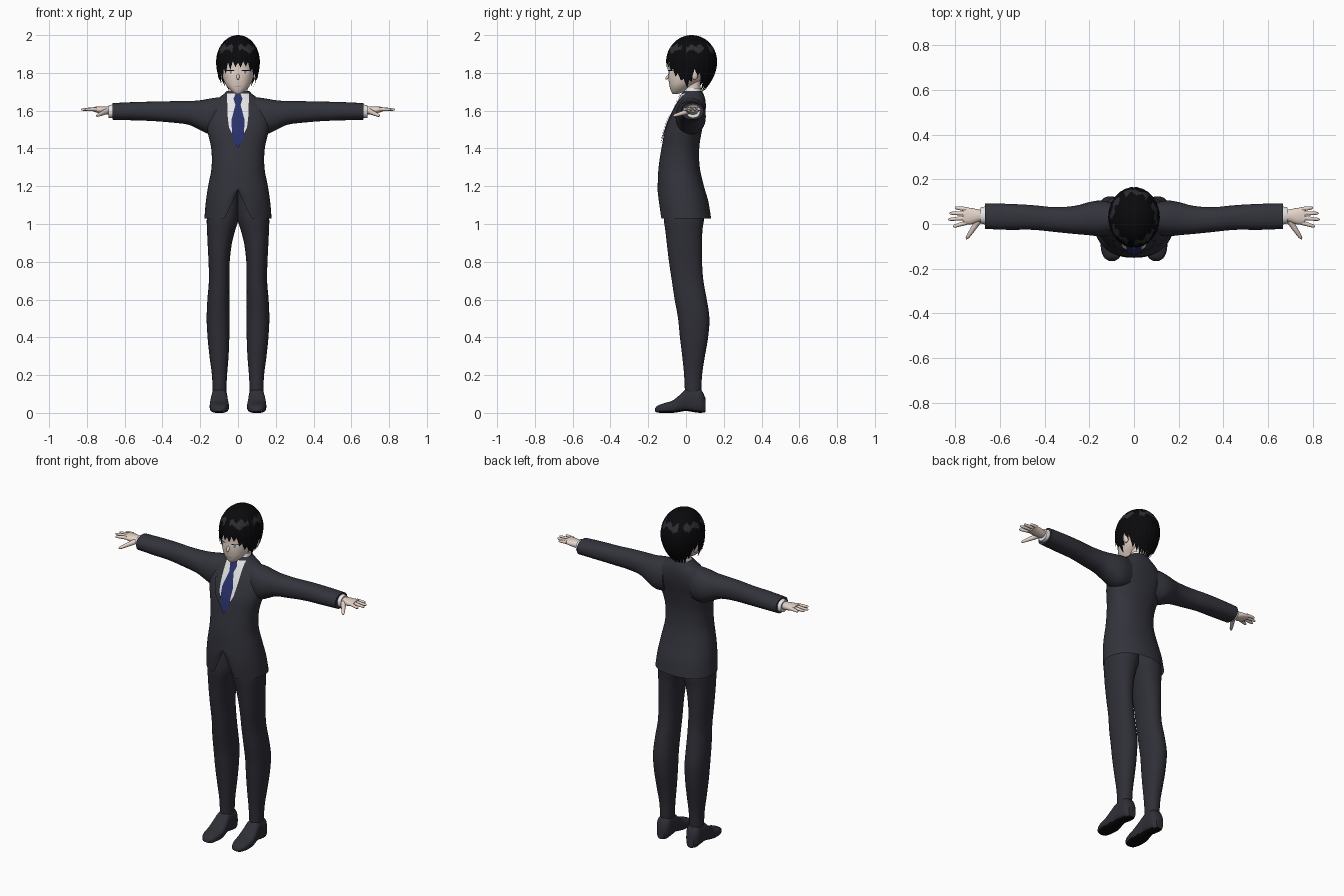
import bpy, bmesh, math, random
from mathutils import Vector

cube = bpy.data.objects.get("Cube")
if cube:
    bpy.data.objects.remove(cube, do_unlink=True)
random.seed(4)
built = []


def material(name, r, g, b):
    mat = bpy.data.materials.new(name)
    mat.use_nodes = True
    mat.diffuse_color = (r, g, b, 1)
    shader = mat.node_tree.nodes["Principled BSDF"]
    shader.inputs["Base Color"].default_value = (r, g, b, 1)
    shader.inputs["Roughness"].default_value = 0.8
    return mat


suit = material("suit charcoal", .033, .034, .045)
trouser = material("trouser charcoal", .028, .028, .038)
black = material("hair black", .003, .003, .004)
sheen = material("hair sheen", .026, .027, .034)
skin = material("skin", .78, .65, .57)
white = material("shirt white", .85, .85, .86)
blue = material("tie blue", .022, .032, .15)
lip = material("lip", .45, .25, .22)
grey = material("iris grey", .25, .25, .28)


def finish(name, bm, *mats):
    """Turn a bmesh into a named object."""
    mesh = bpy.data.meshes.new(name)
    bm.to_mesh(mesh)
    bm.free()
    for mat in mats:
        mesh.materials.append(mat)
    obj = bpy.data.objects.new(name, mesh)
    bpy.context.collection.objects.link(obj)
    built.append(obj)
    return obj


def sample(table, t):
    """Smooth interpolation of a table whose first column is the position."""
    last = len(table) - 1
    k = max([i for i in range(last) if table[i][0] <= t], default=0)
    o, p, q, r = table[max(k - 1, 0)], table[k], table[k + 1], table[min(k + 2, last)]
    h = q[0] - p[0]
    s = min(max((t - p[0]) / h, 0), 1)
    out = []
    for j in range(1, len(p)):
        m0 = (q[j] - o[j]) / (q[0] - o[0]) * h
        m1 = (r[j] - p[j]) / (r[0] - p[0]) * h
        d = q[j] - p[j]
        out.append(p[j] + s * (m0 + s * (3 * d - 2 * m0 - m1 + s * (m0 + m1 - 2 * d))))
    return out


def skin_rings(bm, rings, caps=True):
    """Bridge rings of points with quads."""
    rows = [[bm.verts.new(p) for p in ring] for ring in rings]
    n = len(rows[0])
    for low, high in zip(rows, rows[1:]):
        for i in range(n):
            j = (i + 1) % n
            bm.faces.new((low[i], low[j], high[j], high[i]))
    if caps:
        bm.faces.new(rows[0])
        bm.faces.new(rows[-1])
    bmesh.ops.recalc_face_normals(bm, faces=bm.faces)


def body(name, table, axis, *mats, side=1, steps=30, n=36, power=2.2, caps=True):
    """Loft rounded sections; columns are position, a min, a max, b min, b max."""
    rings = []
    for i in range(steps + 1):
        t = table[0][0] + (table[-1][0] - table[0][0]) * i / steps
        a0, a1, b0, b1 = sample(table, t)
        ring = []
        for k in range(n):
            c, s = math.cos(math.tau * k / n), math.sin(math.tau * k / n)
            a = (a0 + a1) / 2 + (a1 - a0) / 2 * math.copysign(abs(c) ** (2 / power), c)
            b = (b0 + b1) / 2 + (b1 - b0) / 2 * math.copysign(abs(s) ** (2 / power), s)
            x, y, z = {"z": (a, b, t), "x": (t, a, b), "y": (a, t, b)}[axis]
            ring.append((x * side, y, z))
        rings.append(ring)
    bm = bmesh.new()
    skin_rings(bm, rings, caps)
    return finish(name, bm, *mats)


def rod(name, start, end, r0, r1, mat):
    """Rounded tapered rod, used for fingers and the nose."""
    start, end = Vector(start), Vector(end)
    axis = end - start
    u = axis.orthogonal().normalized()
    v = axis.normalized().cross(u)
    rings = []
    for t, k in ((0, 1), (.5, 1), (.85, .95), (.96, .65), (1, .15)):
        r = (r0 + (r1 - r0) * t) * k
        rings.append([start + axis * t + (u * math.cos(w) + v * math.sin(w)) * r
                      for w in (math.tau * i / 10 for i in range(10))])
    bm = bmesh.new()
    skin_rings(bm, rings)
    finish(name, bm, mat)


def patch(name, rows, base, mat, lift, side=1, power=2.2):
    """Thin plate on the front of a lofted part; rows are z, x min, x max."""
    bm = bmesh.new()
    grid = []
    for (z0, a0, b0), (z1, a1, b1) in zip(rows, rows[1:]):
        for i in range(5):
            t = i / 4
            z, a, b = z0 + (z1 - z0) * t, a0 + (a1 - a0) * t, b0 + (b1 - b0) * t
            x0, x1, front, back = sample(base, z)
            line = []
            for k in range(9):
                x = a + (b - a) * k / 8
                bulge = max(0, 1 - abs(x / x1) ** power) ** (1 / power)
                y = (front + back) / 2 - (back - front) / 2 * bulge - lift
                line.append(bm.verts.new((x * side, y, z)))
            grid.append(line)
    for low, high in zip(grid, grid[1:]):
        for k in range(8):
            bm.faces.new((low[k], low[k + 1], high[k + 1], high[k]))
    bmesh.ops.remove_doubles(bm, verts=bm.verts, dist=.00005)
    for face in bm.faces:
        face.normal_update()
        if face.normal.y > 0:
            face.normal_flip()
    finish(name, bm, mat)


def symmetric(rows):
    return [(z, -w, w, front, back) for z, w, front, back in rows]


# Jacket body with a cutaway at the front hem
jacket = symmetric([(1.03, .178, -.14, .133), (1.12, .17, -.15, .118), (1.2, .158, -.15, .095),
                    (1.3, .14, -.145, .073), (1.4, .142, -.13, .07), (1.5, .164, -.11, .085),
                    (1.57, .172, -.083, .1), (1.62, .155, -.058, .105), (1.66, .115, -.036, .102),
                    (1.685, .078, -.024, .094), (1.705, .058, -.012, .085)])
coat = body("jacket", jacket, "z", suit, steps=48, n=64, caps=False)
for v in coat.data.vertices:
    if v.co.z < 1.2 and v.co.y < 0 and abs(v.co.x) < .07:
        cut = 1.03 + .15 * (1 - abs(v.co.x) / .07)
        v.co.z = cut + (v.co.z - 1.03) * (1.2 - cut) / .17

# Shirt front, tie and lapels
patch("shirt_front", [(1.42, -.002, .002), (1.52, -.052, .052), (1.6, -.056, .056), (1.69, -.058, .058)],
      jacket, white, .004)
patch("tie", [(1.405, -.003, .003), (1.45, -.03, .03), (1.55, -.035, .035), (1.63, -.014, .014),
              (1.665, -.024, .024), (1.69, -.012, .012)], jacket, blue, .009)
collar = symmetric([(1.65, .06, -.03, .085), (1.69, .054, -.02, .083), (1.72, .048, -.004, .08)])
body("shirt_collar", collar, "z", white, steps=6, caps=False)
neck = symmetric([(1.64, .042, -.01, .075), (1.7, .04, -.01, .075), (1.78, .042, -.01, .08)])
body("neck", neck, "z", skin, steps=6)

sleeve = [(.09, -.045, .095, 1.48, 1.672), (.15, -.055, .105, 1.475, 1.664), (.2, -.05, .098, 1.497, 1.655),
          (.26, -.045, .082, 1.525, 1.651), (.35, -.036, .075, 1.537, 1.65), (.45, -.026, .084, 1.545, 1.648),
          (.56, -.026, .09, 1.549, 1.645), (.665, -.022, .092, 1.552, 1.64)]
cuff = [(.64, -.002, .078, 1.56, 1.632), (.665, -.002, .078, 1.56, 1.632), (.685, .002, .074, 1.562, 1.628)]
palm = [(.67, .016, .06, 1.58, 1.62), (.70, .008, .066, 1.58, 1.622), (.73, -.002, .072, 1.586, 1.622),
        (.765, .0, .074, 1.594, 1.62)]
fingers = {"index": (.006, .81, -.012), "middle": (.027, .832, .02),
           "ring": (.047, .826, .048), "little": (.066, .8, .073)}
trouser_leg = [(.09, .063, .133, -.005, .08), (.2, .058, .138, -.01, .085), (.3, .05, .151, -.02, .1),
               (.4, .046, .161, -.032, .117), (.5, .045, .166, -.042, .124), (.6, .046, .162, -.06, .11),
               (.7, .045, .154, -.075, .092), (.8, .044, .156, -.09, .085), (.9, .032, .161, -.102, .085),
               (.97, .014, .164, -.11, .087), (1.03, -.004, .165, -.118, .095), (1.18, -.006, .14, -.11, .08)]
shoe = [(-.165, .085, .112, .008, .022), (-.155, .068, .13, .002, .036), (-.12, .054, .146, 0, .05),
        (-.07, .048, .15, 0, .066), (-.03, .052, .147, .006, .098), (.0, .056, .142, .01, .125),
        (.04, .056, .14, .004, .13), (.08, .058, .138, 0, .125), (.102, .075, .122, .004, .08)]
lapel = [(1.42, .001, .012), (1.5, .046, .08), (1.575, .056, .1), (1.59, .057, .08), (1.68, .058, .072)]

# Arms, hands, legs and shoes on both sides
for label, s in (("left", 1), ("right", -1)):
    patch(label + "_lapel", lapel, jacket, suit, .0065, side=s)
    body(label + "_sleeve", sleeve, "x", suit, side=s)
    body(label + "_cuff", cuff, "x", white, side=s, steps=6, n=24)
    body(label + "_palm", palm, "x", skin, side=s, steps=8, n=20)
    for finger, (root, tip, spread) in fingers.items():
        rod(f"{label}_{finger}_finger", (s * .75, root, 1.608), (s * tip, spread, 1.606), .0105, .007, skin)
    rod(label + "_thumb", (s * .695, .015, 1.597), (s * .75, -.068, 1.572), .015, .008, skin)
    body(label + "_trouser_leg", trouser_leg, "z", trouser, side=s, steps=40)
    foot = body(label + "_shoe", shoe, "y", trouser, black, side=s, steps=24, power=2.8)
    for face in foot.data.polygons:
        face.material_index = int(face.normal.z < -.7)

# Head and facial features
head = symmetric([(1.688, .012, -.07, -.045), (1.7, .032, -.078, -.01), (1.73, .06, -.087, .03),
                  (1.77, .079, -.093, .09), (1.82, .089, -.092, .12), (1.88, .09, -.088, .125),
                  (1.93, .07, -.06, .1), (1.96, .03, -.01, .05)])
body("head", head, "z", skin)
rod("nose", (0, -.085, 1.79), (0, -.108, 1.766), .009, .006, skin)
patch("mouth", [(1.727, -.012, .012), (1.731, -.017, .017)], head, lip, .002)
for label, s in (("left", 1), ("right", -1)):
    patch(label + "_eye", [(1.79, .03, .045), (1.797, .022, .056), (1.812, .02, .06)], head, white, .002, side=s)
    patch(label + "_iris", [(1.793, .034, .042), (1.812, .032, .046)], head, grey, .003, side=s)
    patch(label + "_lash", [(1.811, .018, .063), (1.815, .022, .06)], head, black, .004, side=s)
    bm = bmesh.new()
    bmesh.ops.create_uvsphere(bm, u_segments=16, v_segments=10, radius=1)
    for v in bm.verts:
        v.co = Vector((s * (.094 + .013 * v.co.x), .045 + .02 * v.co.y, 1.795 + .032 * v.co.z))
    finish(label + "_ear", bm, skin)

# Bobbed hair with pointed locks along its lower edge
hemline = [(0, 1.84), (25, 1.845), (45, 1.80), (60, 1.775), (80, 1.74), (95, 1.805),
           (108, 1.795), (125, 1.735), (150, 1.71), (180, 1.705)]
columns, locks = 156, 26
drop = [random.uniform(.025, .05) for _ in range(locks)]
rings = []
for row in range(29):
    ring = []
    for k in range(columns):
        a = math.tau * k / columns
        phase = k * locks / columns
        point = 1 - abs(phase % 1 - .5) * 2
        hem = sample(hemline, math.degrees(min(a, math.tau - a)))[0] + .015 - drop[int(phase)] * point
        z = hem + (2 - hem) * math.cos(row / 28 * math.pi / 2)
        front = math.cos(a)
        if z > 1.86:
            f = math.sqrt(max(0, 1 - ((z - 1.86) / .14) ** 2))
        else:
            taper = .45 - .33 * front if front > 0 else .45 - .1 * front
            f = 1 - taper * ((1.86 - z) / .16) ** 2
        f *= 1 + .02 * point * row / 28
        ring.append((.114 * f * math.sin(a), .03 - .134 * f * front, z))
    rings.append(ring)
bm = bmesh.new()
skin_rings(bm, rings, caps=False)
bmesh.ops.remove_doubles(bm, verts=bm.verts, dist=.0001)
bmesh.ops.recalc_face_normals(bm, faces=bm.faces)
for face in bm.faces:
    c = face.calc_center_median()
    a = math.atan2(c.x, c.y - .03)
    low = 1.915 + .01 * math.sin(a * 9)
    high = 1.945 + .008 * math.sin(a * 13)
    face.material_index = int(low < c.z < high and math.sin(a * 5 + 1) > -.75)
finish("hair", bm, black, sheen)

# Smooth shading with sharp edges kept
bpy.ops.object.select_all(action="DESELECT")
for obj in built:
    obj.select_set(True)
bpy.context.view_layer.objects.active = built[0]
bpy.ops.object.shade_smooth_by_angle(angle=math.radians(45))
